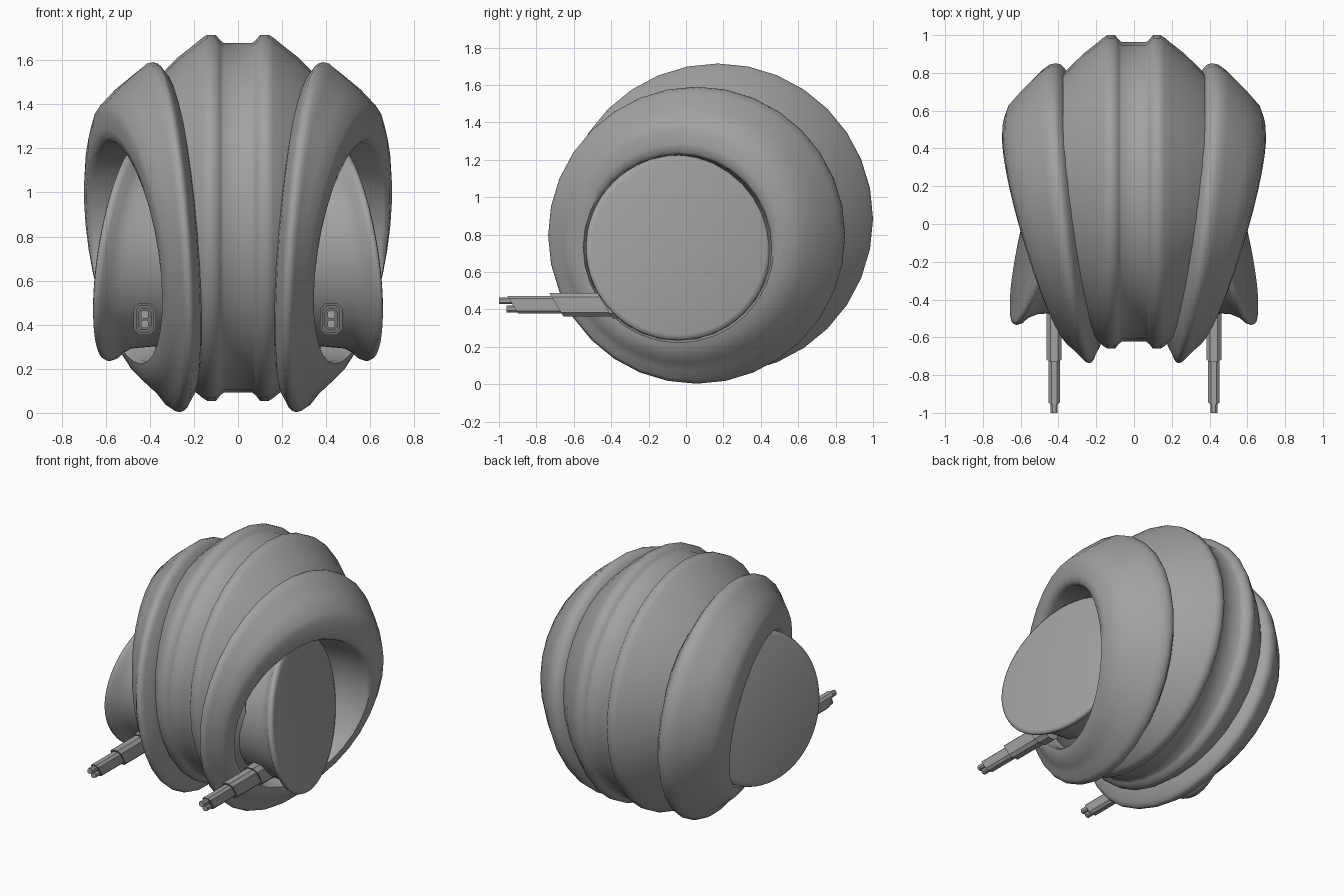
import bpy, bmesh
from math import sin, cos, pi, radians

cube = bpy.data.objects.get("Cube")
if cube:
    bpy.data.objects.remove(cube, do_unlink=True)

grey = bpy.data.materials.new("plain_grey")
grey.use_nodes = True
colour = (0.36, 0.36, 0.36, 1)
grey.diffuse_color = colour
grey.node_tree.nodes["Principled BSDF"].inputs["Base Color"].default_value = colour


def finish(name, bm, angle):
    bmesh.ops.recalc_face_normals(bm, faces=bm.faces)
    mesh = bpy.data.meshes.new(name)
    bm.to_mesh(mesh)
    bm.free()
    mesh.materials.append(grey)
    ob = bpy.data.objects.new(name, mesh)
    bpy.context.collection.objects.link(ob)
    bpy.ops.object.select_all(action="DESELECT")
    ob.select_set(True)
    bpy.context.view_layer.objects.active = ob
    bpy.ops.object.shade_smooth_by_angle(angle=radians(angle))


def loft(name, sections, side=1, count=32):
    """Skin circles (x, y, z, radius, slope along y, slope along z)."""
    bm = bmesh.new()
    rings = []
    for x, cy, cz, r, sy, sz in sections:
        ring = []
        for i in range(count):
            dy, dz = r * cos(2 * pi * i / count), r * sin(2 * pi * i / count)
            ring.append(bm.verts.new((side * (x + sy * dy + sz * dz), cy + dy, cz + dz)))
        rings.append(ring)
    bm.faces.new(rings[0])
    bm.faces.new(rings[-1])
    for a, b in zip(rings, rings[1:]):
        for i in range(count):
            j = (i + 1) % count
            bm.faces.new((a[i], a[j], b[j], b[i]))
    finish(name, bm, 62)


# Central wheel with a shallow groove round the tread
half = [(0.065, 0.793), (0.08, 0.805), (0.1, 0.83), (0.14, 0.83), (0.16, 0.818),
        (0.2, 0.785), (0.27, 0.73), (0.34, 0.66), (0.375, 0.625), (0.3, 0.5), (0.2, 0.4)]
profile = [(-x, r) for x, r in reversed(half)] + half
loft("central_wheel", [(x, 0.17, 0.885, r, 0, 0) for x, r in profile])

# Leaning side shell: back edge, ridge, shoulder, rolled rim, hollow
shell = [
    (0.22, 0.06, 0.80, 0.55, 0.10, 0.075),
    (0.26, 0.06, 0.80, 0.72, 0.10, 0.075),
    (0.29, 0.057, 0.797, 0.765, 0.10, 0.075),
    (0.305, 0.057, 0.797, 0.788, 0.105, 0.075),
    (0.325, 0.057, 0.797, 0.794, 0.11, 0.075),
    (0.35, 0.057, 0.797, 0.788, 0.12, 0.08),
    (0.375, 0.05, 0.79, 0.768, 0.14, 0.09),
    (0.433, 0.02, 0.775, 0.705, 0.20, 0.14),
    (0.488, -0.005, 0.76, 0.645, 0.245, 0.17),
    (0.508, -0.02, 0.75, 0.60, 0.27, 0.16),
    (0.518, -0.03, 0.74, 0.55, 0.29, 0.155),
    (0.517, -0.04, 0.732, 0.51, 0.305, 0.15),
    (0.49, -0.04, 0.73, 0.497, 0.31, 0.15),
    (0.38, -0.04, 0.73, 0.497, 0.22, 0.10),
    (0.27, -0.04, 0.73, 0.47, 0.12, 0.06),
]

# Side pod: narrow neck, flared lip and flat outer disc
pod = [
    (0.25, -0.04, 0.73, 0.42, 0, 0),
    (0.33, -0.04, 0.73, 0.425, -0.05, -0.03),
    (0.43, -0.04, 0.73, 0.438, -0.19, -0.13),
    (0.465, -0.04, 0.73, 0.46, -0.225, -0.15),
    (0.49, -0.04, 0.73, 0.488, -0.225, -0.15),
    (0.51, -0.04, 0.73, 0.495, -0.225, -0.15),
    (0.525, -0.04, 0.73, 0.488, -0.225, -0.15),
    (0.532, -0.04, 0.73, 0.465, -0.225, -0.15),
]


def gun_block(name, x, z, width, height, front, back, rake):
    """Chamfered bar along y whose front end is raked back at the bottom."""
    bm = bmesh.new()
    w, h, c = width / 2, height / 2, width * 0.25
    outline = [(-w, c - h), (c - w, -h), (w - c, -h), (w, c - h),
               (w, h - c), (w - c, h), (c - w, h), (-w, h - c)]
    a = [bm.verts.new((x + u, front + (h - v) * rake, z + v)) for u, v in outline]
    b = [bm.verts.new((x + u, back, z + v)) for u, v in outline]
    bm.faces.new(a)
    bm.faces.new(b)
    for i in range(8):
        j = (i + 1) % 8
        bm.faces.new((a[i], a[j], b[j], b[i]))
    finish(name, bm, 20)


for label, side in (("left", 1), ("right", -1)):
    loft(label + "_shell", shell, side)
    loft(label + "_pod", pod, side, 64)
    x = side * 0.423
    gun_block(label + "_gun_collar", x, 0.425, 0.10, 0.145, -0.48, -0.3, 0.6)
    gun_block(label + "_gun_body", x, 0.425, 0.08, 0.125, -0.73, -0.3, 0.6)
    gun_block(label + "_gun_sleeve", x, 0.425, 0.06, 0.095, -0.955, -0.6, 0.6)
    gun_block(label + "_upper_barrel", x, 0.447, 0.036, 0.036, -1.0, -0.85, 0)
    gun_block(label + "_lower_barrel", x, 0.403, 0.036, 0.036, -0.96, -0.85, 0)
